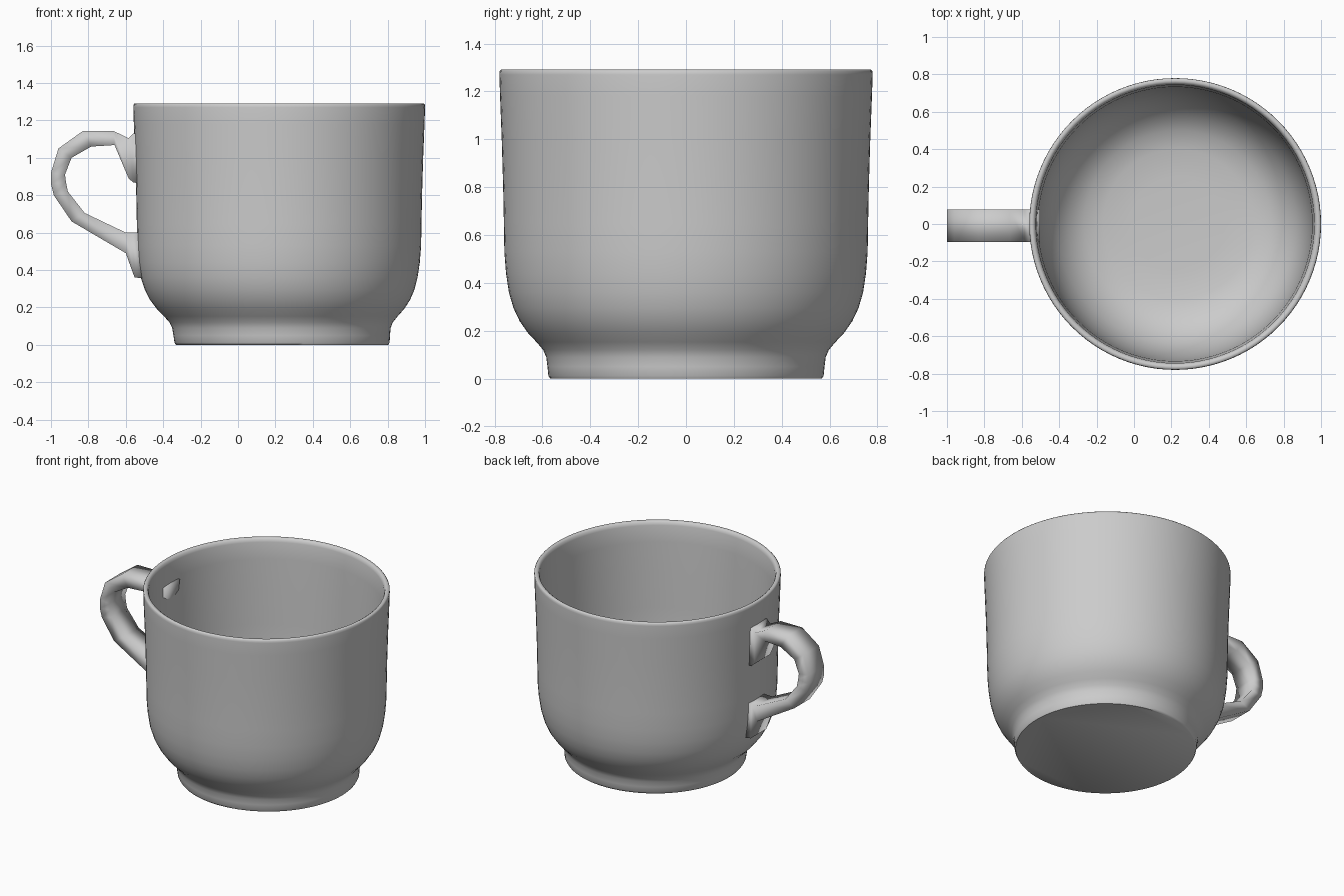
import bpy, bmesh, math


def finish(name, bm, angle):
    bmesh.ops.recalc_face_normals(bm, faces=bm.faces)
    mesh = bpy.data.meshes.new(name)
    bm.to_mesh(mesh)
    bm.free()
    ob = bpy.data.objects.new(name, mesh)
    bpy.context.collection.objects.link(ob)
    bpy.ops.object.select_all(action='DESELECT')
    ob.select_set(True)
    bpy.context.view_layer.objects.active = ob
    bpy.ops.object.shade_smooth_by_angle(angle=math.radians(angle))
    return ob


def skin(bm, rings):
    # join successive closed rings with quads
    for a, b in zip(rings, rings[1:]):
        n = len(a)
        for i in range(n):
            j = (i + 1) % n
            bm.faces.new((a[i], a[j], b[j], b[i]))


# cup body: lathed foot, outer wall, rolled rim, inner wall and floor
profile = [(0.568, 0), (0.575, 0.012), (0.579, 0.05),
           (0.584, 0.09), (0.597, 0.12), (0.625, 0.153), (0.66, 0.19), (0.695, 0.24),
           (0.721, 0.295), (0.74, 0.36), (0.752, 0.44), (0.759, 0.53), (0.761, 0.65),
           (0.764, 0.8), (0.77, 1.0), (0.777, 1.18), (0.78, 1.27), (0.779, 1.284),
           (0.773, 1.291), (0.76, 1.291), (0.75, 1.284), (0.744, 1.265), (0.74, 1.15),
           (0.733, 0.95), (0.727, 0.7), (0.722, 0.53), (0.707, 0.4), (0.68, 0.29),
           (0.64, 0.205), (0.58, 0.13), (0.5, 0.075), (0.4, 0.05), (0.25, 0.04)]
SEG = 96
bm = bmesh.new()
rings = []
for r, z in profile:
    cx = 0.22 + 0.016 * max(0, 1 - z / 0.35)  # foot sits slightly off axis
    rings.append([bm.verts.new((cx + r * math.cos(2 * math.pi * k / SEG),
                                r * math.sin(2 * math.pi * k / SEG), z))
                  for k in range(SEG)])
skin(bm, rings)
bm.faces.new(rings[0])
bm.faces.new(rings[-1])
finish("cup_body", bm, 60)

# handle: each station is (outer x, outer z, inner x, inner z)
stations = [(-0.503, 1.13, -0.535, 0.865), (-0.56, 1.13, -0.56, 0.868),
            (-0.585, 1.105, -0.585, 0.89), (-0.665, 1.143, -0.66, 1.068),
            (-0.83, 1.143, -0.785, 1.06), (-0.96, 1.05, -0.89, 1.0),
            (-1.0, 0.92, -0.925, 0.91), (-1.0, 0.86, -0.92, 0.87),
            (-0.985, 0.80, -0.91, 0.82), (-0.89, 0.66, -0.82, 0.705),
            (-0.60, 0.49, -0.60, 0.60), (-0.553, 0.36, -0.56, 0.60),
            (-0.50, 0.355, -0.52, 0.60)]
bm = bmesh.new()
rings = [[bm.verts.new(p) for p in ((ox, -0.095, oz), (ox, 0.077, oz),
                                    (ix, 0.077, iz), (ix, -0.095, iz))]
         for ox, oz, ix, iz in stations]
skin(bm, rings)
bm.faces.new(rings[0])
bm.faces.new(rings[-1])
finish("handle", bm, 120)
